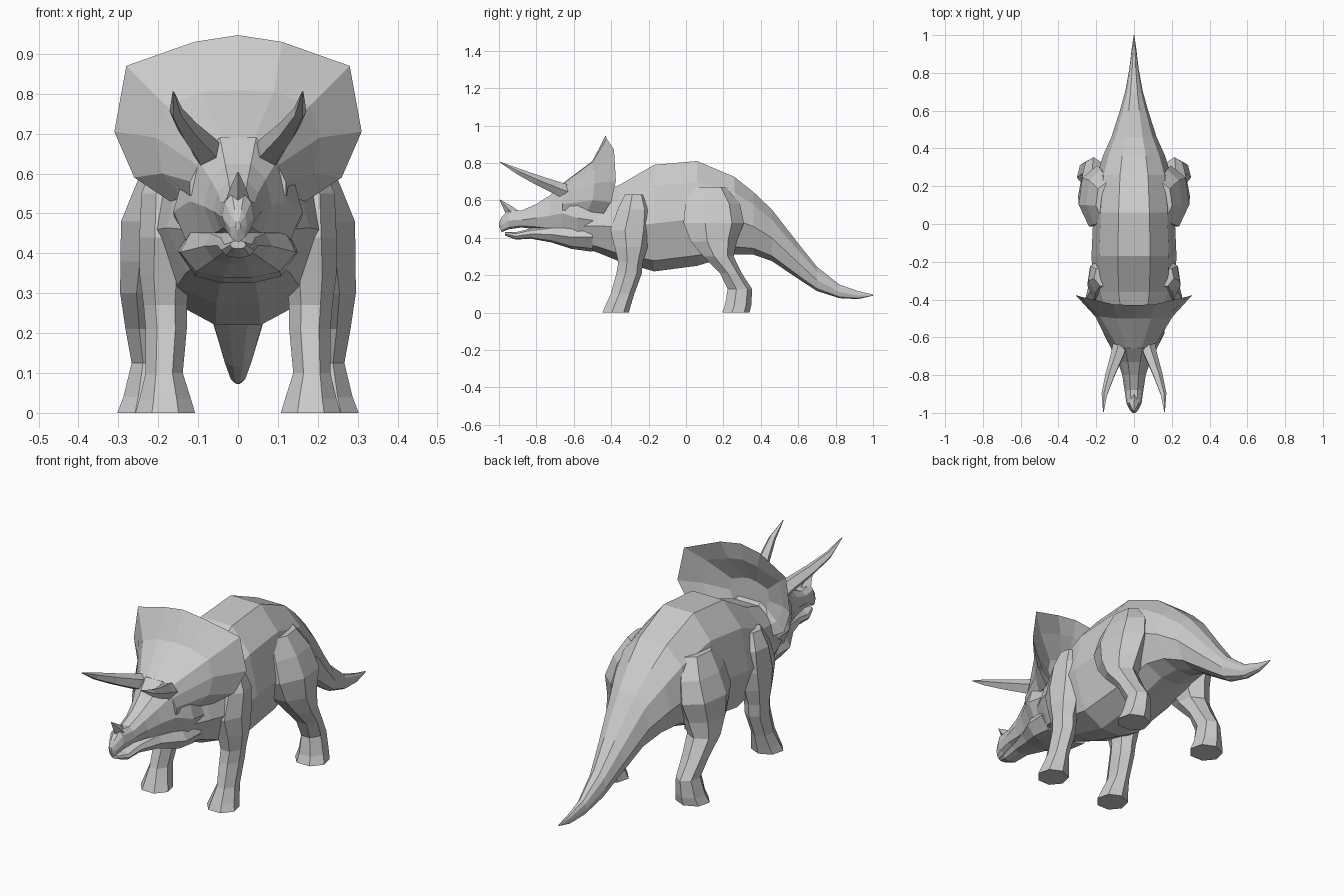
import bpy, bmesh, math
from mathutils import Vector


def loft(name, rings, mirror=False):
    """Skin closed rings of equal point count and cap both ends."""
    bm = bmesh.new()
    loops = [[bm.verts.new(p) for p in r] for r in rings]
    n = len(loops[0])
    for a, b in zip(loops, loops[1:]):
        for i in range(n):
            j = (i + 1) % n
            bm.faces.new((a[i], a[j], b[j], b[i]))
    bm.faces.new(loops[0])
    bm.faces.new(loops[-1][::-1])
    bmesh.ops.recalc_face_normals(bm, faces=bm.faces)
    me = bpy.data.meshes.new(name)
    bm.to_mesh(me)
    bm.free()
    ob = bpy.data.objects.new(name, me)
    bpy.context.collection.objects.link(ob)
    if mirror:
        ob.modifiers.new("Mirror", 'MIRROR').use_mirror_merge = False
    return ob


# half cross-section of body and head: width fraction, height fraction
SECTION = [(.38, 1), (.82, .8), (1, .45), (.72, .1), (.25, 0)]


def trunk(name, stations):
    full = SECTION + [(-x, z) for x, z in reversed(SECTION)]
    loft(name, [[(u * w, y, lo + v * (hi - lo)) for u, v in full]
                for y, lo, hi, w in stations])


def leg(name, stations, sides=7):
    """Horizontal rings: x inner, x outer, y front, y back, z."""
    rings = []
    for x0, x1, y0, y1, z in stations:
        ring = []
        for i in range(sides):
            a = 2 * math.pi * i / sides - math.pi / 2 + math.pi / sides
            ring.append(((x0 + x1) / 2 + (x1 - x0) * .53 * math.cos(a),
                         (y0 + y1) / 2 + (y1 - y0) * .53 * math.sin(a), z))
        rings.append(ring)
    loft(name, rings, True)


def horn(name, path, sides, mirror):
    """Tapered tube along points (x, y, z, radius)."""
    pts = [Vector(p[:3]) for p in path]
    axis = (pts[-1] - pts[0]).normalized()
    q = axis.to_track_quat('Z', 'Y')
    rings = [[c + q @ Vector((p[3] * math.cos(2 * math.pi * i / sides),
                              p[3] * math.sin(2 * math.pi * i / sides), 0))
              for i in range(sides)] for c, p in zip(pts, path)]
    loft(name, rings, mirror)


# body and tail: y, bottom z, top z, half width
trunk("body_and_tail", [
    (-.60, .36, .58, .12), (-.47, .32, .64, .18), (-.36, .275, .68, .215),
    (-.17, .22, .79, .225), (.06, .25, .81, .215), (.26, .31, .725, .195),
    (.36, .31, .645, .165), (.46, .275, .55, .12), (.60, .18, .37, .075),
    (.70, .115, .245, .047), (.82, .077, .15, .025), (.92, .072, .115, .013),
    (1.0, .09, .096, .002)])

# skull and upper beak
trunk("head", [
    (-.42, .37, .62, .16), (-.58, .37, .67, .162), (-.66, .40, .69, .12),
    (-.73, .43, .625, .085), (-.80, .445, .58, .062), (-.88, .455, .545, .05),
    (-.95, .445, .55, .04), (-.985, .43, .51, .022), (-1.0, .46, .48, .006)])

# lower jaw
trunk("lower_jaw", [
    (-.50, .325, .50, .15), (-.61, .34, .48, .145), (-.72, .375, .47, .085),
    (-.83, .395, .45, .052), (-.91, .39, .43, .042), (-.968, .412, .432, .02)])

# neck frill: half loops from top centre to lower edge
inner = [(0, -.66, .69), (.04, -.66, .685), (.08, -.66, .665),
         (.10, -.66, .62), (.12, -.66, .58), (.12, -.66, .545)]
mid = [(0, -.50, .81), (.09, -.50, .805), (.18, -.49, .77),
       (.205, -.49, .69), (.19, -.50, .60), (.14, -.53, .54)]
rim = [(0, -.43, .947), (.11, -.425, .93), (.28, -.385, .87),
       (.31, -.375, .705), (.26, -.40, .59), (.17, -.44, .53)]


def shrink(loop, s, y):
    return [(x * s, y, .64 + (z - .64) * s) for x, _, z in loop]


hollow = shrink(rim, .72, -.445)
deep = shrink(rim, .35, -.50)
loft("neck_frill", [h + [(-x, y, z) for x, y, z in reversed(h[1:])]
                    for h in (inner, mid, rim, hollow, deep)])

# horns
horn("brow_horn", [(.06, -.60, .63, .045), (.085, -.69, .665, .037),
                   (.125, -.80, .71, .027), (.155, -.90, .755, .017),
                   (.162, -.995, .805, .002)], 5, True)
horn("nose_horn", [(0, -.91, .51, .036), (0, -.95, .553, .024),
                   (0, -.995, .603, .002)], 4, False)

# legs, from the top down
leg("front_leg", [
    (.10, .21, -.33, -.22, .63), (.11, .24, -.37, -.19, .55),
    (.11, .245, -.41, -.19, .44), (.12, .245, -.385, -.21, .35),
    (.13, .235, -.365, -.235, .27), (.13, .23, -.375, -.24, .21),
    (.14, .23, -.405, -.28, .10), (.12, .245, -.435, -.30, .035),
    (.11, .255, -.45, -.31, 0)])
leg("hind_leg", [
    (.08, .20, .02, .22, .67), (.10, .25, -.01, .28, .58),
    (.10, .29, -.02, .30, .48), (.12, .292, .02, .265, .38),
    (.15, .293, .09, .25, .30), (.16, .28, .18, .295, .21),
    (.165, .265, .22, .35, .125), (.155, .285, .205, .345, .04),
    (.145, .30, .19, .335, 0)])
